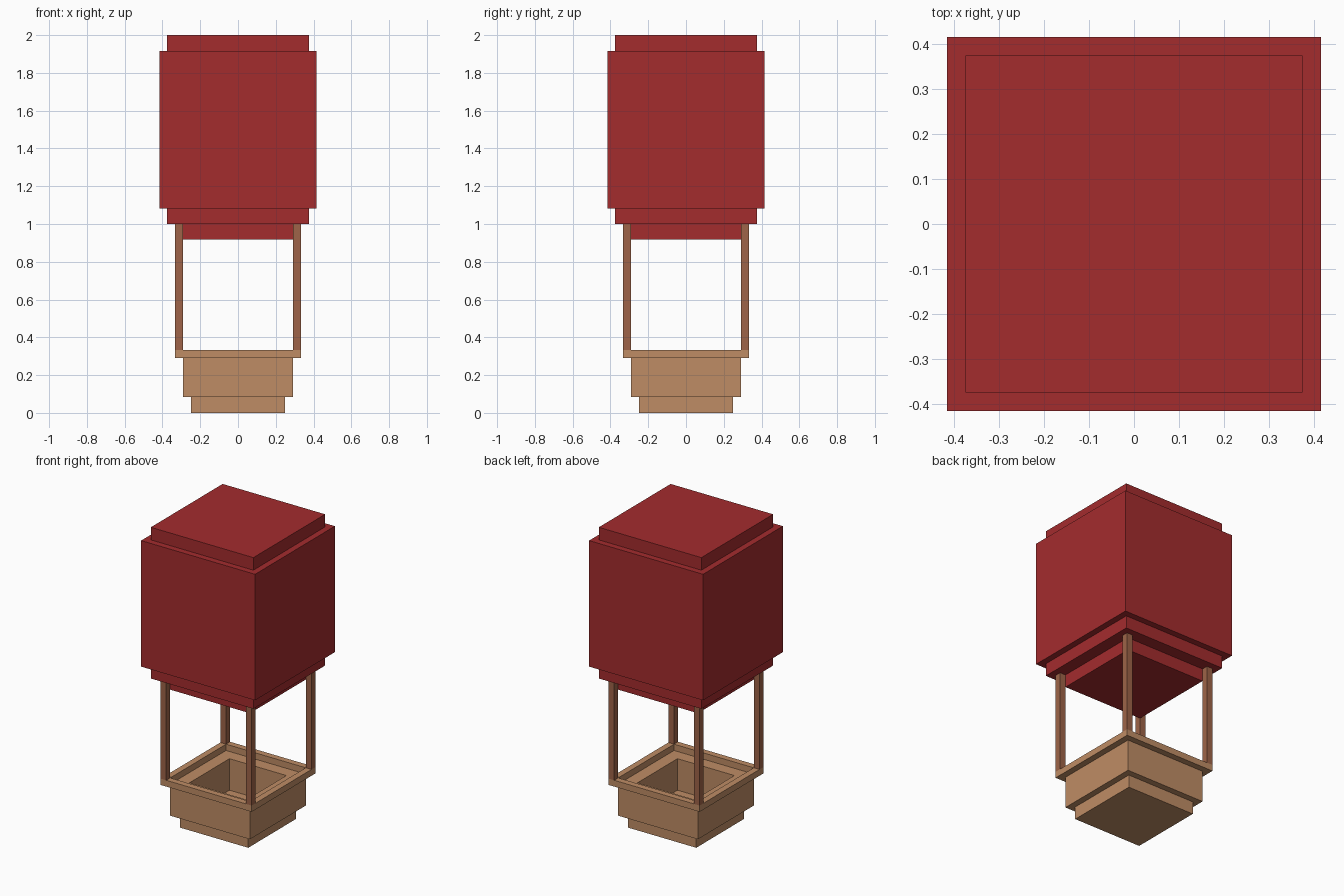
import bpy
import bmesh

cube = bpy.data.objects.get("Cube")
if cube:
    bpy.data.objects.remove(cube, do_unlink=True)

U = 1 / 24  # grid step that every dimension follows


def material(name, rgb):
    mat = bpy.data.materials.new(name)
    mat.use_nodes = True
    mat.diffuse_color = (*rgb, 1)
    mat.node_tree.nodes["Principled BSDF"].inputs["Base Color"].default_value = (*rgb, 1)
    return mat


red = material("red cloth", (0.371, 0.025, 0.027))
tan = material("tan wicker", (0.52, 0.265, 0.13))
brown = material("brown wood", (0.342, 0.127, 0.065))


def stepped_block(name, profile, mat, center=(0, 0)):
    """Sweep a (half width, height) profile around a square and cap both ends."""
    bm = bmesh.new()
    rings = []
    for half, z in profile:
        rings.append([bm.verts.new(((center[0] + sx * half) * U,
                                    (center[1] + sy * half) * U, z * U))
                      for sx, sy in ((-1, -1), (1, -1), (1, 1), (-1, 1))])
    for low, high in zip(rings, rings[1:]):
        for i in range(4):
            j = (i + 1) % 4
            bm.faces.new((low[i], low[j], high[j], high[i]))
    bm.faces.new(rings[0][::-1])
    bm.faces.new(rings[-1])
    bmesh.ops.recalc_face_normals(bm, faces=bm.faces)
    mesh = bpy.data.meshes.new(name)
    bm.to_mesh(mesh)
    bm.free()
    mesh.materials.append(mat)
    obj = bpy.data.objects.new(name, mesh)
    bpy.context.collection.objects.link(obj)
    return obj


# Balloon envelope: neck, lower step, main box, top step
stepped_block("balloon_envelope",
              [(7, 22), (7, 24), (9, 24), (9, 26), (10, 26),
               (10, 46), (9, 46), (9, 48)], red)

# Basket: base, body, rim, inner ledge, then down to the floor
stepped_block("basket",
              [(6, 0), (6, 2), (7, 2), (7, 7), (8, 7), (8, 8),
               (7, 8), (7, 7), (5, 7), (5, 2)], tan)

# Corner posts from the rim to the envelope
for side, sx in (("right", -1), ("left", 1)):
    for end, sy in (("front", -1), ("back", 1)):
        stepped_block(f"{end}_{side}_post", [(0.5, 8), (0.5, 24)], brown,
                      (sx * 7.5, sy * 7.5))
